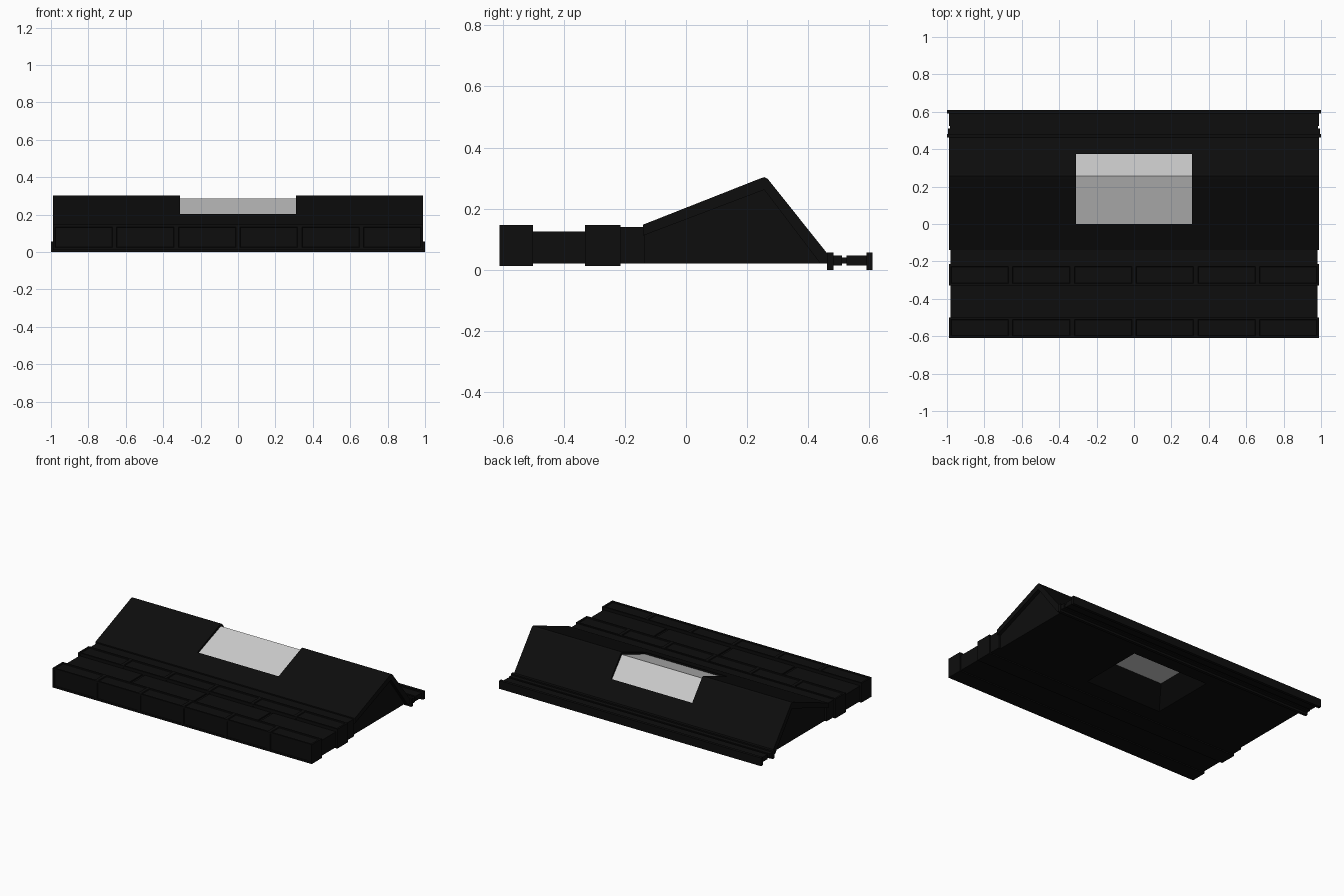
import bpy, bmesh

if "Cube" in bpy.data.objects:
    bpy.data.objects.remove(bpy.data.objects["Cube"], do_unlink=True)


def material(name, value):
    m = bpy.data.materials.new(name)
    m.use_nodes = True
    colour = (value, value, value, 1)
    m.diffuse_color = colour
    m.node_tree.nodes["Principled BSDF"].inputs["Base Color"].default_value = colour
    return m


BLACK = material("matte black", 0.004)
GREY = material("light grey", 0.6)


def finish(name, bm, mat):
    bmesh.ops.recalc_face_normals(bm, faces=bm.faces)
    mesh = bpy.data.meshes.new(name)
    bm.to_mesh(mesh)
    bm.free()
    mesh.materials.append(mat)
    obj = bpy.data.objects.new(name, mesh)
    bpy.context.collection.objects.link(obj)
    return obj


def prism(name, profile, half_width, mat=BLACK):
    """Extrude a (y, z) outline along x, symmetric about the centre."""
    bm = bmesh.new()
    face = bm.faces.new([bm.verts.new((-half_width, y, z)) for y, z in profile])
    ext = bmesh.ops.extrude_face_region(bm, geom=[face])["geom"]
    moved = [v for v in ext if isinstance(v, bmesh.types.BMVert)]
    bmesh.ops.translate(bm, verts=moved, vec=(2 * half_width, 0, 0))
    return finish(name, bm, mat)


def add_box(bm, x, y, z):
    verts = bmesh.ops.create_cube(bm, size=1)["verts"]
    for v in verts:
        v.co = [r[0] if c < 0 else r[1] for c, r in zip(v.co, (x, y, z))]
    return verts


def box(name, x, y, z, mat=BLACK):
    bm = bmesh.new()
    add_box(bm, x, y, z)
    return finish(name, bm, mat)


def cut(obj, cutter):
    mod = obj.modifiers.new("opening", 'BOOLEAN')
    mod.object = cutter
    mod.operation = 'DIFFERENCE'
    mod.solver = 'EXACT'
    cutter.hide_render = True
    cutter.hide_viewport = True
    cutter.display_type = 'WIRE'


def brick_course(name, y0, y1):
    """Row of six bricks with sunken panels on top and front."""
    bm = bmesh.new()
    pitch = 1.98 / 6
    for i in range(6):
        x = -0.99 + i * pitch
        add_box(bm, (x, x + pitch), (y0, y1), (0.012, 0.146))
    bm.normal_update()
    panels = [f for f in bm.faces if f.normal.z > 0.9 or f.normal.y < -0.9]
    for f in panels:
        bmesh.ops.inset_individual(bm, faces=[f], thickness=0.016)
        bmesh.ops.inset_individual(bm, faces=[f], thickness=0.004, depth=-0.005)
    return finish(name, bm, BLACK)


# Front brickwork: two raised courses with a lower slab course between
brick_course("front_brick_course", -0.61, -0.5)
brick_course("rear_brick_course", -0.33, -0.215)
box("middle_course_base", (-0.98, 0.98), (-0.5, -0.33), (0.02, 0.118))
for i in range(4):
    x = -0.98 + i * 0.49
    box(f"middle_slab_{i + 1}", (x + 0.01 * (i > 0), x + 0.49 - 0.01 * (i < 3)),
        (-0.5, -0.33), (0.11, 0.126))
box("roof_ledge", (-0.98, 0.98), (-0.215, -0.135), (0.02, 0.14))

# Roof shell with overhanging ends
roof = prism("roof_shell", [
    (-0.14, 0.148), (0.243, 0.299), (0.256, 0.303), (0.268, 0.297), (0.465, 0.05),
    (0.465, 0.02), (0.44, 0.02), (0.256, 0.262), (-0.14, 0.112)], 0.99)
cut(roof, box("window_cutter", (-0.31, 0.31), (0, 0.375), (0.05, 0.4)))

# Gabled core, set in from the shell ends
core = prism("gable_core", [
    (-0.14, 0.02), (-0.14, 0.115), (0.256, 0.265), (0.442, 0.02)], 0.965)

# Tapered light well in the underside
bm = bmesh.new()
for v in add_box(bm, (-0.31, 0.31), (-0.13, 0.37), (0, 0.125)):
    if v.co.z > 0.1:
        v.co.x *= 0.6
        v.co.y = 0.04 if v.co.y < 0 else 0.24
cut(core, finish("well_cutter", bm, BLACK))
box("well_pane", (-0.185, 0.185), (0.04, 0.24), (0.118, 0.126), GREY)

# Skylight folded over the ridge, slightly sunken
prism("skylight", [(0, 0.19), (0.256, 0.286), (0.375, 0.146),
                   (0.375, 0.095), (0.256, 0.25), (0, 0.155)], 0.31, GREY)

# Rear gutter: flanges and strips
for name, half, y0, y1, z0, z1 in [
        ("inner_flange", 1.0, 0.462, 0.482, 0.0, 0.056),
        ("inner_strip", 0.995, 0.48, 0.51, 0.014, 0.047),
        ("gutter_neck", 0.985, 0.505, 0.53, 0.02, 0.04),
        ("outer_strip", 0.99, 0.525, 0.592, 0.014, 0.047),
        ("outer_flange", 1.0, 0.59, 0.61, 0.0, 0.056)]:
    box(name, (-half, half), (y0, y1), (z0, z1))
